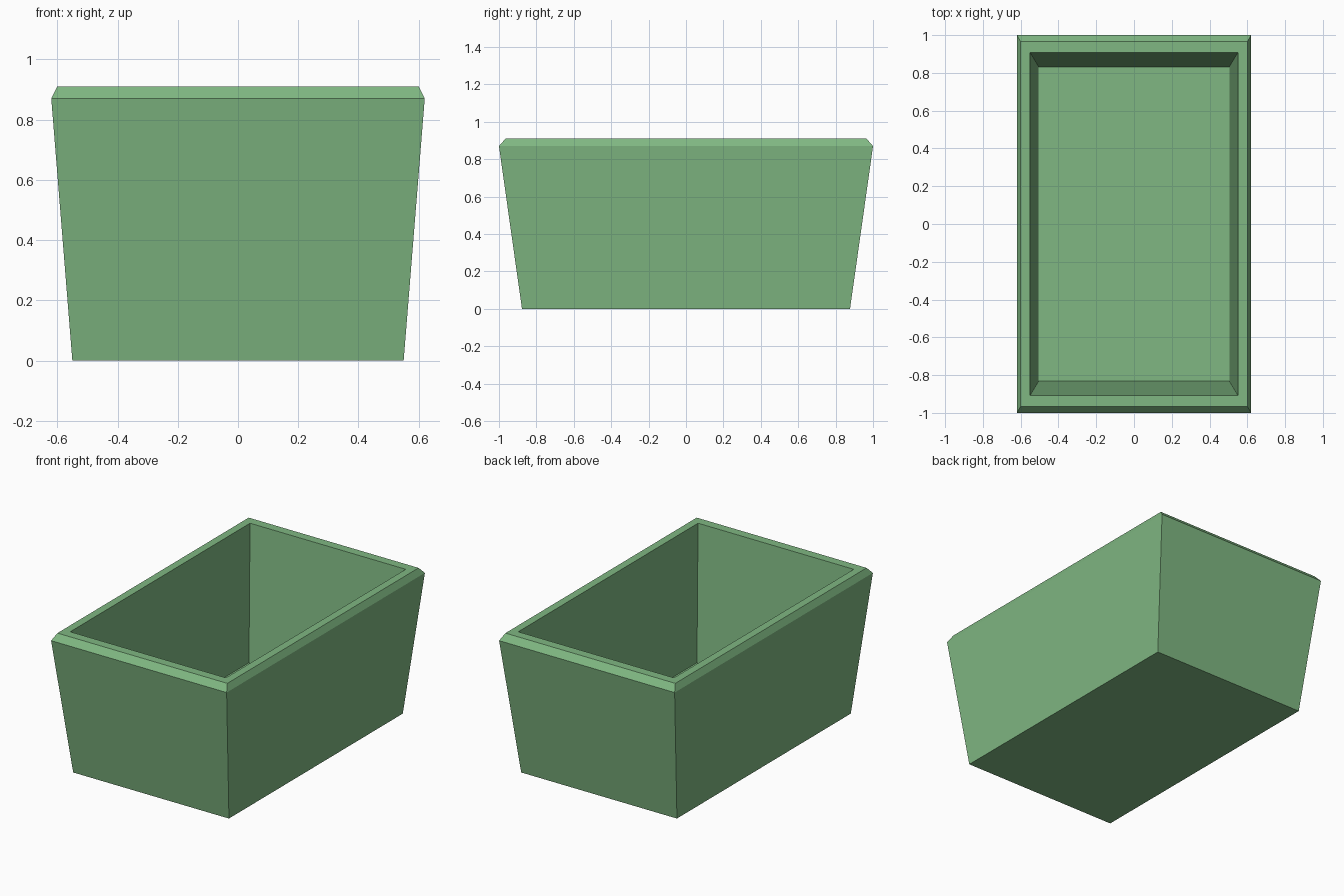
import bpy, bmesh

if "Cube" in bpy.data.objects:
    bpy.data.objects.remove(bpy.data.objects["Cube"])

green = bpy.data.materials.new("leaf green")
green.diffuse_color = (0.214, 0.477, 0.223, 1)
green.use_nodes = True
green.node_tree.nodes["Principled BSDF"].inputs["Base Color"].default_value = green.diffuse_color

# Rectangular rings: half width, half length, height
rings = [
    (0.55, 0.877, 0.0),    # outer base
    (0.62, 1.0, 0.87),     # widest edge, below the bevel
    (0.60, 0.965, 0.91),   # outer edge of rim
    (0.55, 0.907, 0.91),   # inner edge of rim
    (0.505, 0.832, 0.06),  # inside floor
]

bm = bmesh.new()
loops = [[bm.verts.new((sx * x, sy * y, z))
          for sx, sy in ((-1, -1), (1, -1), (1, 1), (-1, 1))]
         for x, y, z in rings]

# Walls and rim
for a, b in zip(loops, loops[1:]):
    for i in range(4):
        j = (i + 1) % 4
        bm.faces.new((a[i], a[j], b[j], b[i]))

# Underside and inside floor
bm.faces.new(loops[0][::-1])
bm.faces.new(loops[-1])
bmesh.ops.recalc_face_normals(bm, faces=bm.faces)

mesh = bpy.data.meshes.new("planter_box")
bm.to_mesh(mesh)
bm.free()
mesh.materials.append(green)
box = bpy.data.objects.new("planter_box", mesh)
bpy.context.collection.objects.link(box)
